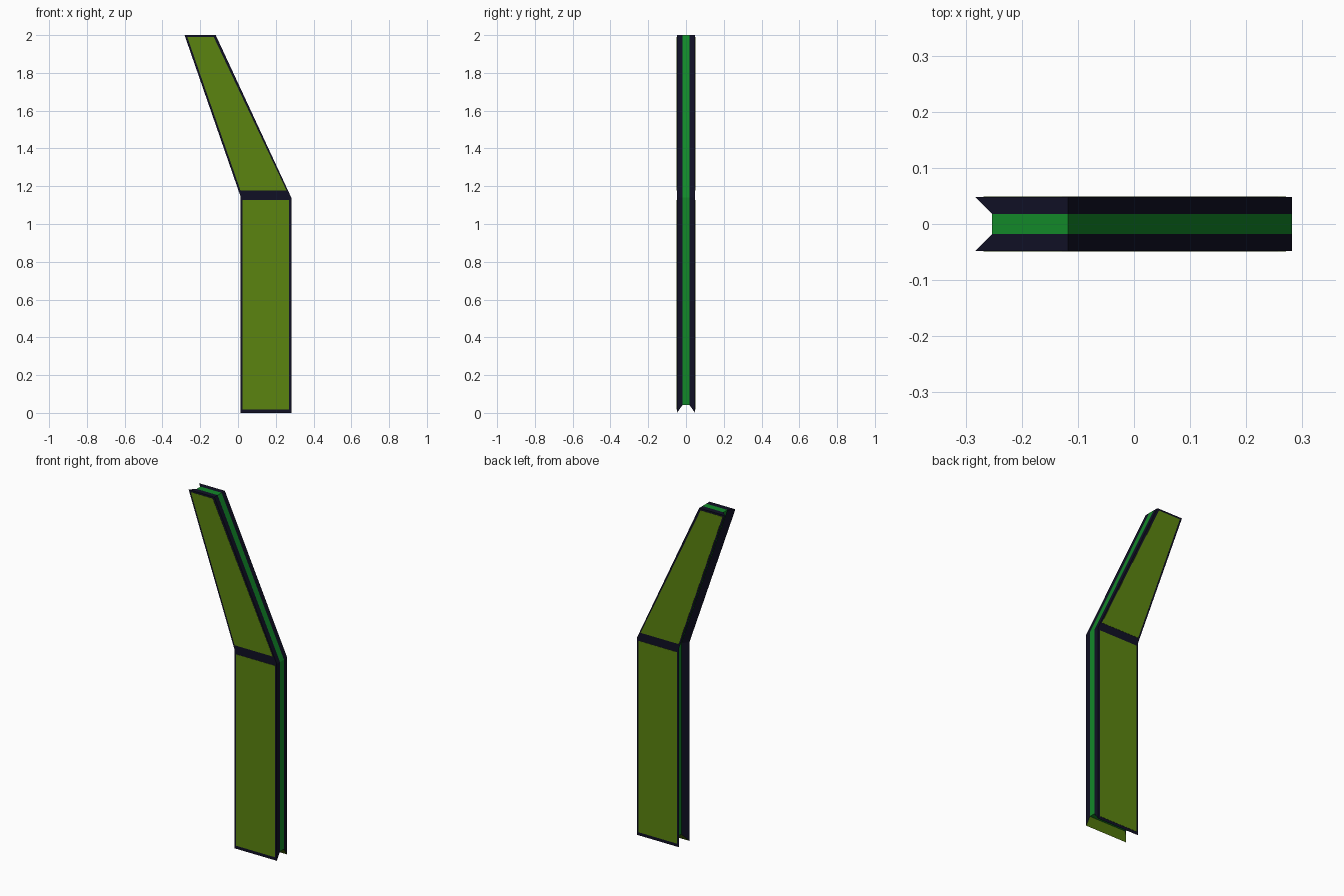
import bpy
import bmesh

cube = bpy.data.objects.get("Cube")
if cube:
    bpy.data.objects.remove(cube, do_unlink=True)


def material(name, colour):
    mat = bpy.data.materials.new(name)
    mat.diffuse_color = (*colour, 1)
    mat.use_nodes = True
    mat.node_tree.nodes["Principled BSDF"].inputs["Base Color"].default_value = (*colour, 1)
    return mat


navy = material("dark navy", (0.005, 0.005, 0.018))
green = material("bright green", (0.006, 0.25, 0.022))
olive = material("olive green", (0.105, 0.23, 0.005))


def build(name, layers, mats, paint):
    """Skin a stack of (y, outline) layers; paint(layer, edge) picks the material of a side."""
    bm = bmesh.new()
    rings = [[bm.verts.new((x, y, z)) for x, z in pts] for y, pts in layers]
    n = len(rings[0])
    for k, (a, b) in enumerate(zip(rings, rings[1:])):
        for i in range(n):
            j = (i + 1) % n
            bm.faces.new((a[i], a[j], b[j], b[i])).material_index = paint(k, i)
    for ring in (rings[0], rings[-1]):
        # split bent outlines at the knee so that the caps stay convex
        caps = [(0, 1, 2, 5), (5, 2, 3, 4)] if n == 6 else [range(n)]
        for cap in caps:
            bm.faces.new([ring[i] for i in cap])
    bmesh.ops.recalc_face_normals(bm, faces=bm.faces)
    mesh = bpy.data.meshes.new(name)
    bm.to_mesh(mesh)
    bm.free()
    for mat in mats:
        mesh.materials.append(mat)
    obj = bpy.data.objects.new(name, mesh)
    bpy.context.scene.collection.objects.link(obj)


# Bent body: outer rims in navy, green core, notched along the left and bottom edges
HALF, CORE = 0.048, 0.018
rim = [(0.012, 0), (0.282, 0), (0.282, 1.14), (-0.118, 2), (-0.283, 2), (0.012, 1.15)]
core = [(0.042, 0.042), (0.282, 0.042), (0.282, 1.14), (-0.118, 2), (-0.253, 2), (0.042, 1.15)]


def body_paint(layer, edge):
    if layer == 1:
        return 1
    return 2 if edge == 0 else 0


build("bent_body", [(-HALF, rim), (-CORE, core), (CORE, core), (HALF, rim)],
      [navy, green, olive], body_paint)

# Olive panels on the front and back
panels = {
    "lower_panel": [(0.023, 0.018), (0.271, 0.018), (0.271, 1.127), (0.023, 1.127)],
    "upper_panel": [(0.013, 1.177), (0.257, 1.177), (-0.128, 1.989), (-0.268, 1.989)],
}
for side, sign in (("front", -1), ("back", 1)):
    for name, pts in panels.items():
        build(f"{side}_{name}", [(sign * (HALF - 0.001), pts), (sign * (HALF + 0.001), pts)],
              [olive], lambda layer, edge: 0)
